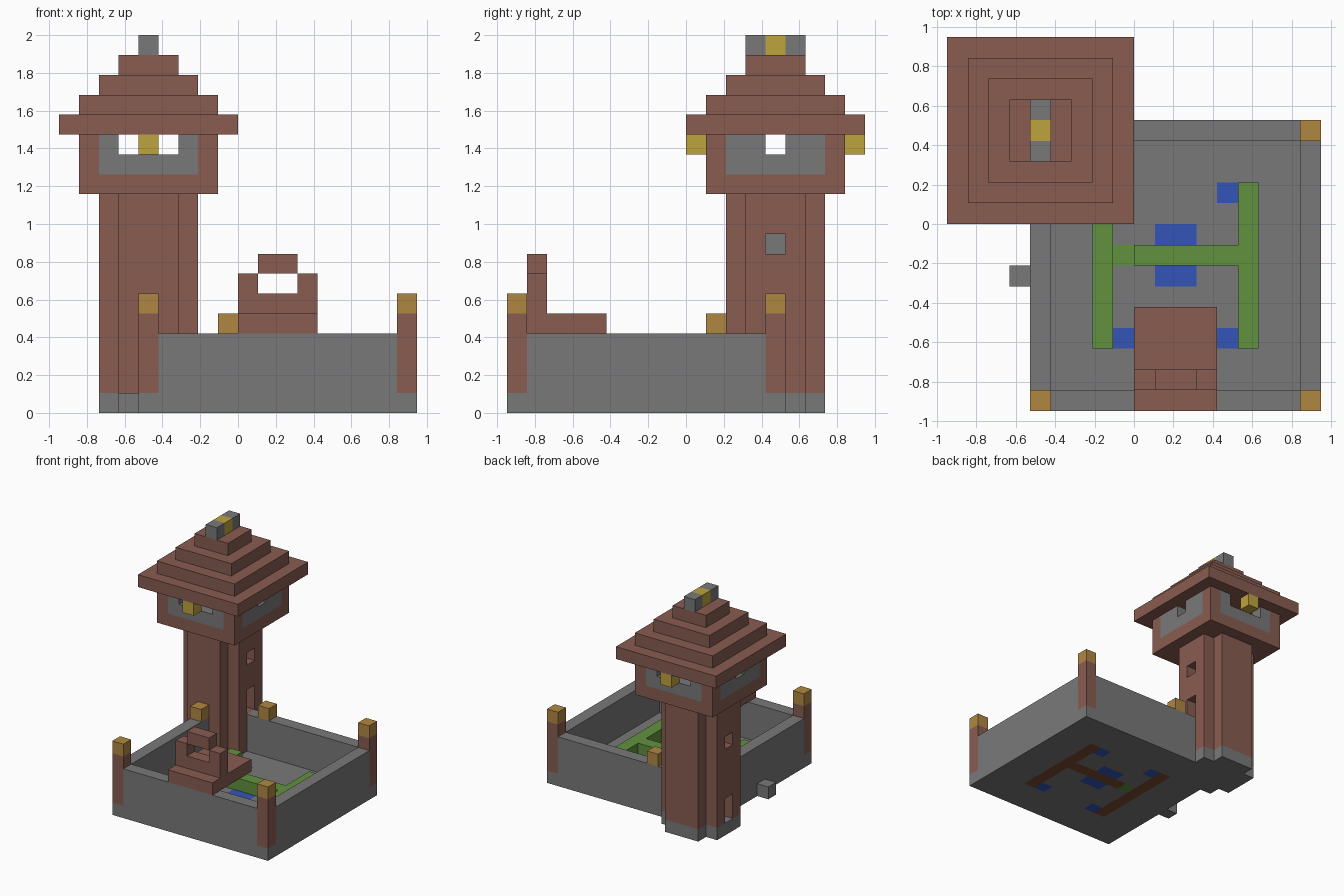
import bpy
import bmesh
from math import radians
from mathutils import Vector

cube = bpy.data.objects.get("Cube")
if cube:
    bpy.data.objects.remove(cube)

UNIT = 2 / 19                      # edge of one block
ORIGIN = Vector((9, 9, 0))         # block-grid point at the world origin


def linear(c):
    c /= 255
    return c / 12.92 if c <= 0.04045 else ((c + 0.055) / 1.055) ** 2.4


COLOURS = {
    "stone": (121, 121, 121),
    "brick": (136, 92, 81),
    "orange_lamp": (176, 135, 66),
    "gold": (190, 163, 62),
    "hedge_green": (97, 145, 63),
    "water_blue": (51, 85, 185),
    "soil": (122, 72, 47),
}
MATERIALS = {}
for name, rgb in COLOURS.items():
    mat = bpy.data.materials.new(name)
    mat.use_nodes = True
    rgba = [linear(c) for c in rgb] + [1]
    mat.diffuse_color = rgba
    mat.node_tree.nodes["Principled BSDF"].inputs["Base Color"].default_value = rgba
    MATERIALS[name] = mat

blocks = {}                        # cell -> (part, colour)


def cells(x, y, z):
    return [(i, j, k) for i in range(*x) for j in range(*y) for k in range(*z)]


def fill(part, colour, x, y, z):
    for c in cells(x, y, z):
        blocks[c] = (part, colour)


def carve(x, y, z):
    for c in cells(x, y, z):
        blocks.pop(c, None)


# Courtyard: floor and surrounding walls
fill("courtyard_walls", "stone", (4, 18), (0, 14), (0, 4))
carve((5, 17), (1, 13), (1, 4))
fill("courtyard_floor", "stone", (5, 17), (1, 13), (0, 1))
fill("side_block", "stone", (3, 4), (6, 7), (0, 1))

# Pools set into the floor
fill("pools", "water_blue", (10, 12), (6, 9), (0, 1))
for x in (8, 13):
    for y in (3, 10):
        fill("pools", "water_blue", (x, x + 1), (y, y + 1), (0, 1))

# Hedges on soil, with a low gap in the cross hedge
for x, y in (((7, 8), (3, 11)), ((14, 15), (3, 11)), ((8, 14), (7, 8))):
    fill("hedge_soil", "soil", x, y, (0, 1))
    fill("hedges", "hedge_green", x, y, (1, 2))
carve((8, 9), (7, 8), (1, 2))
fill("hedge_gap", "hedge_green", (8, 9), (7, 8), (0, 1))

# Corner posts with lamps
for x, y in ((4, 0), (17, 0), (17, 13)):
    fill("corner_posts", "brick", (x, x + 1), (y, y + 1), (1, 5))
    fill("post_lamps", "orange_lamp", (x, x + 1), (y, y + 1), (5, 6))

# Balcony over the front wall, with its arch
fill("balcony", "brick", (9, 13), (0, 5), (4, 5))
fill("balcony_arch", "brick", (9, 13), (1, 2), (5, 7))
fill("balcony_arch", "brick", (10, 12), (1, 2), (7, 8))
carve((10, 12), (1, 2), (6, 7))

# Tower shaft: square with notched corners, hollow above the stone foot
carve((3, 6), (12, 15), (1, 4))
for x, y in (((2, 7), (12, 15)), ((3, 6), (11, 16))):
    fill("tower_foot", "stone", x, y, (0, 1))
    fill("tower_shaft", "brick", x, y, (1, 11))
carve((3, 6), (12, 15), (1, 11))
carve((2, 3), (11, 12), (0, 11))
carve((6, 7), (11, 12), (1, 4))

# Winding stair around a central pillar
fill("stair_pillar", "stone", (4, 5), (13, 14), (1, 11))
ring = ((3, 13), (3, 12), (4, 12), (5, 12), (5, 13), (5, 14), (4, 14), (3, 14))
for i, (x, y) in enumerate(ring):
    if i > 1:
        fill("stair_steps", "stone", (x, x + 1), (y, y + 1), (i - 1, i))

# Tower doors and windows on both sides
carve((2, 3), (13, 14), (1, 3))
carve((2, 3), (13, 14), (7, 8))
carve((6, 7), (13, 14), (4, 6))
carve((6, 7), (13, 14), (8, 9))

# Lamps on the wall walk beside the tower
fill("wall_lamps", "orange_lamp", (4, 5), (10, 11), (4, 5))
fill("wall_lamps", "orange_lamp", (8, 9), (13, 14), (4, 5))

# Lookout room: brick corners, stone panels, openings on four sides
fill("lookout", "brick", (1, 8), (10, 17), (11, 14))
fill("lookout_panels", "stone", (2, 7), (10, 17), (12, 14))
fill("lookout_panels", "stone", (1, 8), (11, 16), (12, 14))
carve((2, 7), (11, 16), (12, 14))
carve((3, 6), (10, 17), (13, 14))
carve((1, 8), (13, 14), (13, 14))

# Hanging lanterns under the eaves
for y in (9, 17):
    fill("lanterns", "gold", (4, 5), (y, y + 1), (13, 14))

# Stepped roof with a ridge cap
for step in range(4):
    fill("roof", "brick", (step, 9 - step), (9 + step, 18 - step), (14 + step, 15 + step))
fill("ridge_cap", "stone", (4, 5), (12, 15), (18, 19))
fill("ridge_jewel", "gold", (4, 5), (13, 14), (18, 19))

# Turn each part's exposed block sides into a clean flat-faced mesh
parts = {}
for cell, (part, colour) in blocks.items():
    parts.setdefault((part, colour), []).append(cell)

for (part, colour), members in parts.items():
    bm = bmesh.new()
    for cell in members:
        centre = Vector(cell) + Vector((0.5, 0.5, 0.5))
        for axis in range(3):
            for sign in (-1, 1):
                n = Vector((0, 0, 0))
                n[axis] = sign
                if tuple(int(v) for v in Vector(cell) + n) in blocks:
                    continue
                u = Vector((0, 0, 0))
                u[(axis + 1) % 3] = 0.5
                v = n.cross(u)
                corners = (-u - v, u - v, u + v, v - u)
                bm.faces.new([bm.verts.new((centre + n / 2 + c - ORIGIN) * UNIT)
                              for c in corners])
    bmesh.ops.remove_doubles(bm, verts=bm.verts, dist=UNIT / 100)
    bmesh.ops.dissolve_limit(bm, angle_limit=radians(1), verts=bm.verts, edges=bm.edges)
    mesh = bpy.data.meshes.new(part)
    bm.to_mesh(mesh)
    bm.free()
    mesh.materials.append(MATERIALS[colour])
    bpy.context.collection.objects.link(bpy.data.objects.new(part, mesh))
